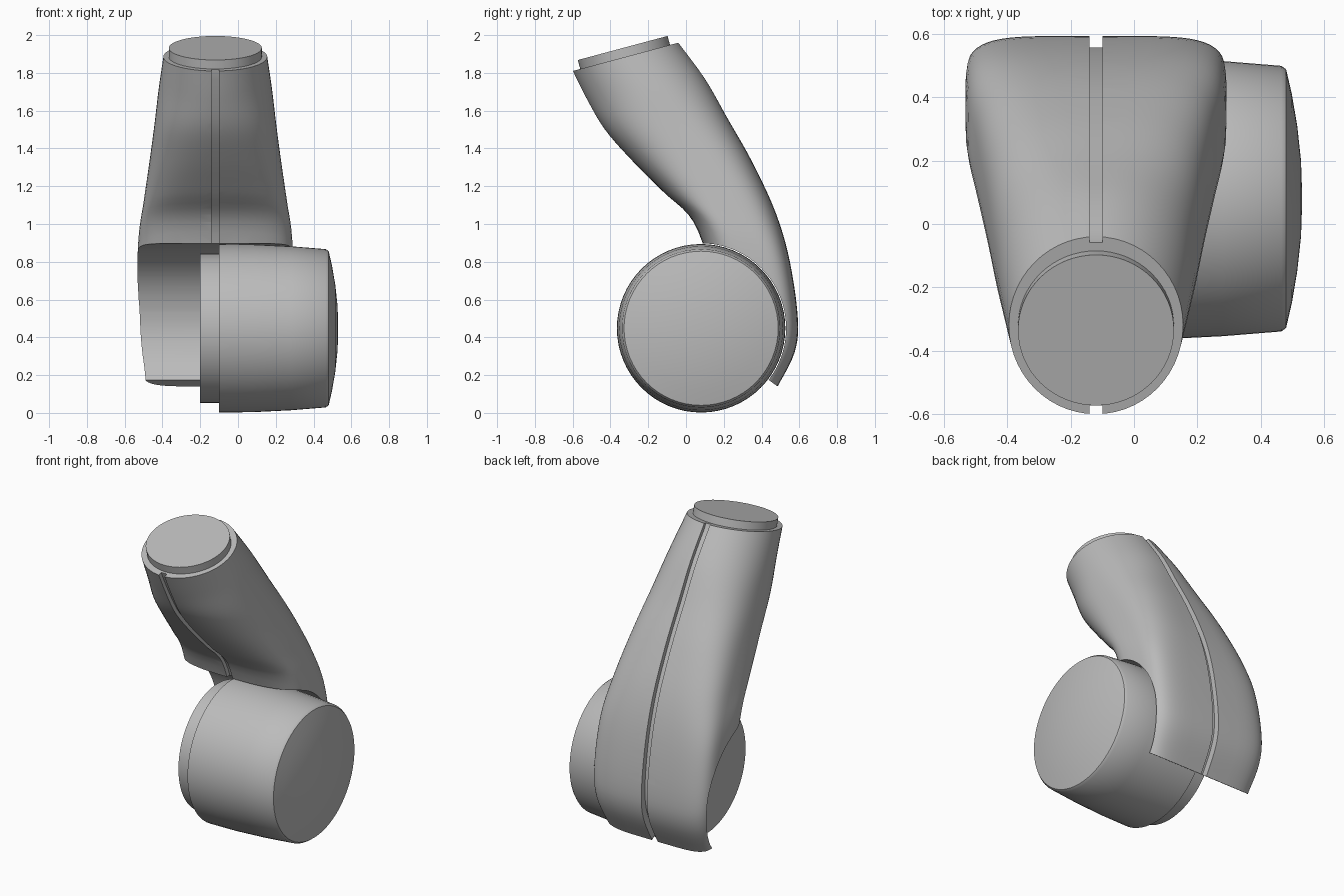
import bpy, bmesh, math
from mathutils import Vector, Matrix

old = bpy.data.objects.get("Cube")
if old:
    bpy.data.objects.remove(old, do_unlink=True)

grey = bpy.data.materials.new("plain grey")
grey.use_nodes = True
grey.diffuse_color = (0.5, 0.5, 0.5, 1)
grey.node_tree.nodes["Principled BSDF"].inputs["Base Color"].default_value = (0.5, 0.5, 0.5, 1)

ARM_X = -0.12                    # middle plane of the arm
HUB = Vector((0, 0.08, 0.448))   # centre of the joint drum


def loft(name, rings):
    """Closed solid skinned over equal-sized rings, capped at both ends."""
    bm = bmesh.new()
    rows = [[bm.verts.new(p) for p in ring] for ring in rings]
    n = len(rows[0])
    for a, b in zip(rows, rows[1:]):
        for i in range(n):
            j = (i + 1) % n
            bm.faces.new((a[i], a[j], b[j], b[i]))
    bm.faces.new(rows[0])
    bm.faces.new(rows[-1])
    bmesh.ops.recalc_face_normals(bm, faces=bm.faces)
    mesh = bpy.data.meshes.new(name)
    bm.to_mesh(mesh)
    bm.free()
    ob = bpy.data.objects.new(name, mesh)
    bpy.context.collection.objects.link(ob)
    mesh.materials.append(grey)
    return ob


def lathe_x(name, profile, sides=64):
    """Solid of revolution around the drum axis from (x, radius) points."""
    turn = [math.tau * i / sides for i in range(sides)]
    return loft(name, [[HUB + Vector((x, r * math.cos(t), r * math.sin(t)))
                        for t in turn] for x, r in profile])


def select(ob):
    bpy.ops.object.select_all(action='DESELECT')
    ob.select_set(True)
    bpy.context.view_layer.objects.active = ob


def cut(ob, cutter):
    mod = ob.modifiers.new("cut", 'BOOLEAN')
    mod.operation, mod.object, mod.solver = 'DIFFERENCE', cutter, 'EXACT'
    select(ob)
    bpy.ops.object.modifier_apply(modifier=mod.name)
    bpy.data.objects.remove(cutter, do_unlink=True)


def smooth(ob, degrees=30):
    select(ob)
    bpy.ops.object.shade_smooth_by_angle(angle=math.radians(degrees))


def spline(keys, steps=5):
    """Catmull-Rom through tuples of numbers."""
    out = []
    for i in range(len(keys) - 1):
        k = [keys[max(i - 1, 0)], keys[i], keys[i + 1], keys[min(i + 2, len(keys) - 1)]]
        for s in range(steps):
            t = s / steps
            out.append(tuple(0.5 * (2 * b + (c - a) * t + (2 * a - 5 * b + 4 * c - d) * t * t
                                    + (3 * b - a - 3 * c + d) * t ** 3)
                             for a, b, c, d in zip(*k)))
    return out + [keys[-1]]


# Arm stations: back y, z, front y, z, half width, back and front squareness
stations = spline([
    (-0.04, 1.96, -0.60, 1.81, 0.275, 2.0, 2.0),
    (0.10, 1.77, -0.525, 1.66, 0.300, 2.2, 2.0),
    (0.22, 1.56, -0.43, 1.50, 0.322, 2.7, 2.2),
    (0.35, 1.33, -0.29, 1.34, 0.348, 3.3, 2.4),
    (0.475, 1.06, -0.12, 1.17, 0.380, 4.0, 2.7),
    (0.55, 0.80, 0.04, 1.01, 0.408, 4.8, 3.0),
    (0.592, 0.50, 0.14, 0.72, 0.415, 5.0, 3.0),
    (0.575, 0.32, 0.18, 0.48, 0.405, 5.0, 3.0),
    (0.485, 0.14, 0.21, 0.34, 0.380, 5.0, 3.0)])


def section(by, bz, fy, fz, w, nb, nf, sides=56):
    back, front = Vector((ARM_X, by, bz)), Vector((ARM_X, fy, fz))
    mid, half = (back + front) / 2, (back - front) / 2
    ring = []
    for i in range(sides):
        t = math.tau * i / sides
        c, s = math.cos(t), math.sin(t)
        p = 2 / (nb if c > 0 else nf)
        ring.append(mid + half * math.copysign(abs(c) ** p, c)
                    + Vector((w * math.copysign(abs(s) ** p, s), 0, 0)))
    return ring


arm = loft("arm_shell", [section(*s) for s in stations])

# Hollow that wraps around the drum
cut(arm, lathe_x("drum_hollow", [(-1, 0.45), (1, 0.45)], 96))


# Seam grooves along the back and the front
def groove(side):
    rings = []
    last = len(stations) - 1
    for i, (by, bz, fy, fz, *_) in enumerate(stations):
        back, front = Vector((ARM_X, by, bz)), Vector((ARM_X, fy, fz))
        edge, out = (back, back - front) if side == "back" else (front, front - back)
        out = out.normalized()
        depth = 0.025 + 0.02 * i / last
        along = Vector((0, -out.z, out.y)) if side == "back" else Vector((0, out.z, -out.y))
        if i in (0, last):       # run past the ends
            edge = edge + along * (0.03 if i == 0 else -0.03)
        rings.append([edge + out * o + Vector((x, 0, 0))
                      for o, x in ((-depth, -0.02), (-depth, 0.02), (0.04, 0.02), (0.04, -0.02))])
    return loft("groove_cutter", rings)


for side in ("back", "front"):
    cut(arm, groove(side))
smooth(arm)

# Tilted mounting disc on the arm's upper end
bpy.ops.mesh.primitive_cylinder_add(vertices=64, radius=0.246, depth=0.07,
                                    location=(ARM_X, -0.326, 1.898),
                                    rotation=(math.radians(15), 0, 0))
disc = bpy.context.object
disc.name = "end_disc"
disc.data.materials.append(grey)
smooth(disc)

# Joint drum with stepped collar and domed cap
drum = lathe_x("joint_drum", [(-0.10, 0.446), (0.08, 0.444), (0.28, 0.434), (0.465, 0.419),
                              (0.48, 0.408), (0.498, 0.33), (0.515, 0.23), (0.527, 0.12), (0.53, 0.03)])
collar = lathe_x("drum_collar", [(-0.20, 0.395), (-0.09, 0.395)])
smooth(drum, 35)
smooth(collar)
